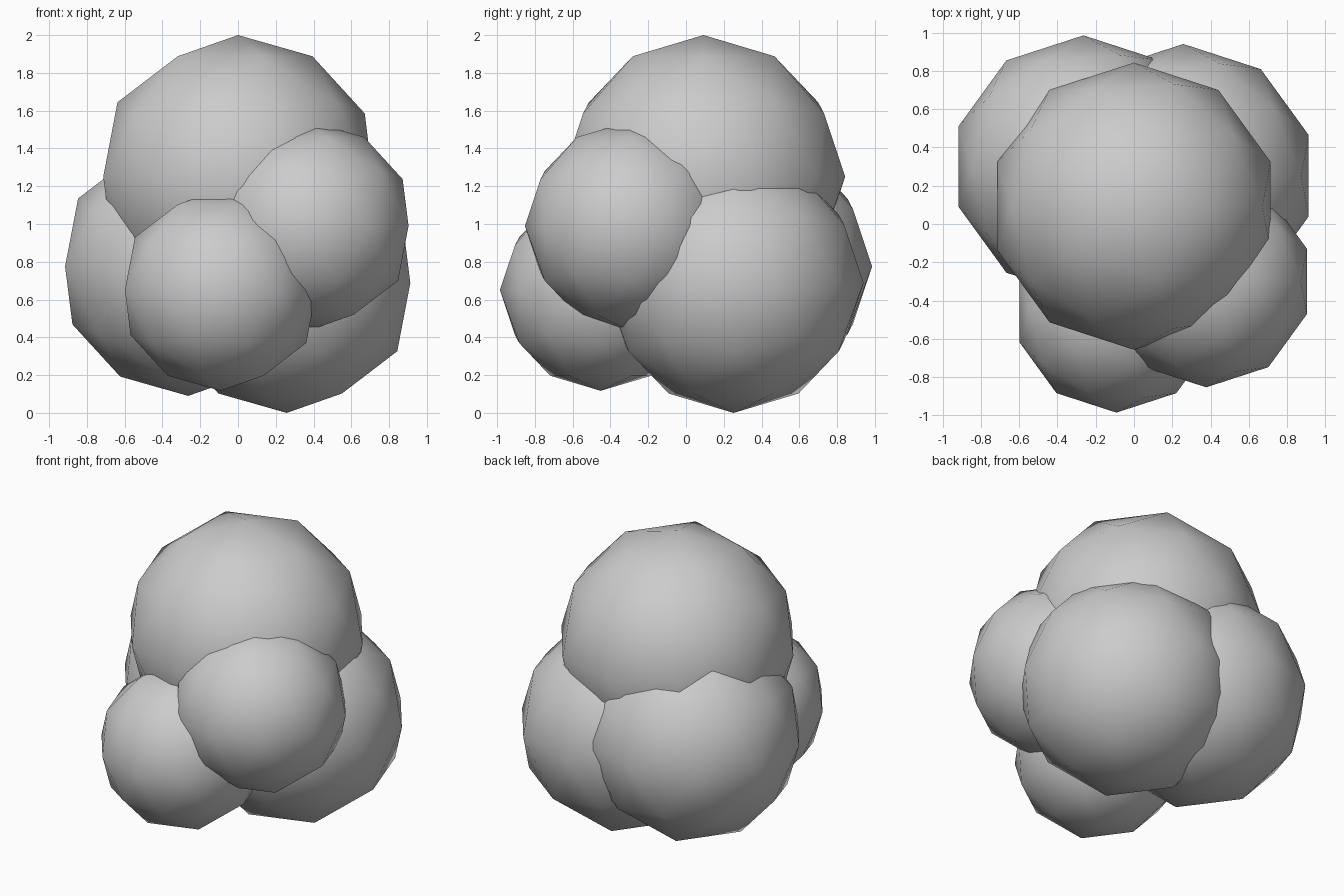
import bpy

if "Cube" in bpy.data.objects:
    bpy.data.objects.remove(bpy.data.objects["Cube"])


def puff(name, center, radius):
    """One low-poly, smooth-shaded ball of the cluster."""
    bpy.ops.mesh.primitive_ico_sphere_add(subdivisions=2, radius=radius, location=center)
    ob = bpy.context.object
    ob.name = name
    bpy.ops.object.shade_smooth()
    return ob


# Large crown ball on top
puff("top_ball", (0.0, 0.093, 1.25), 0.75)

# Two big balls at the back
puff("back_right_ball", (0.258, 0.252, 0.688), 0.688)
puff("back_left_ball", (-0.264, 0.30, 0.775), 0.685)

# Two smaller balls at the front
puff("front_right_ball", (0.377, -0.30, 0.99), 0.553)
puff("front_left_ball", (-0.092, -0.452, 0.65), 0.533)
